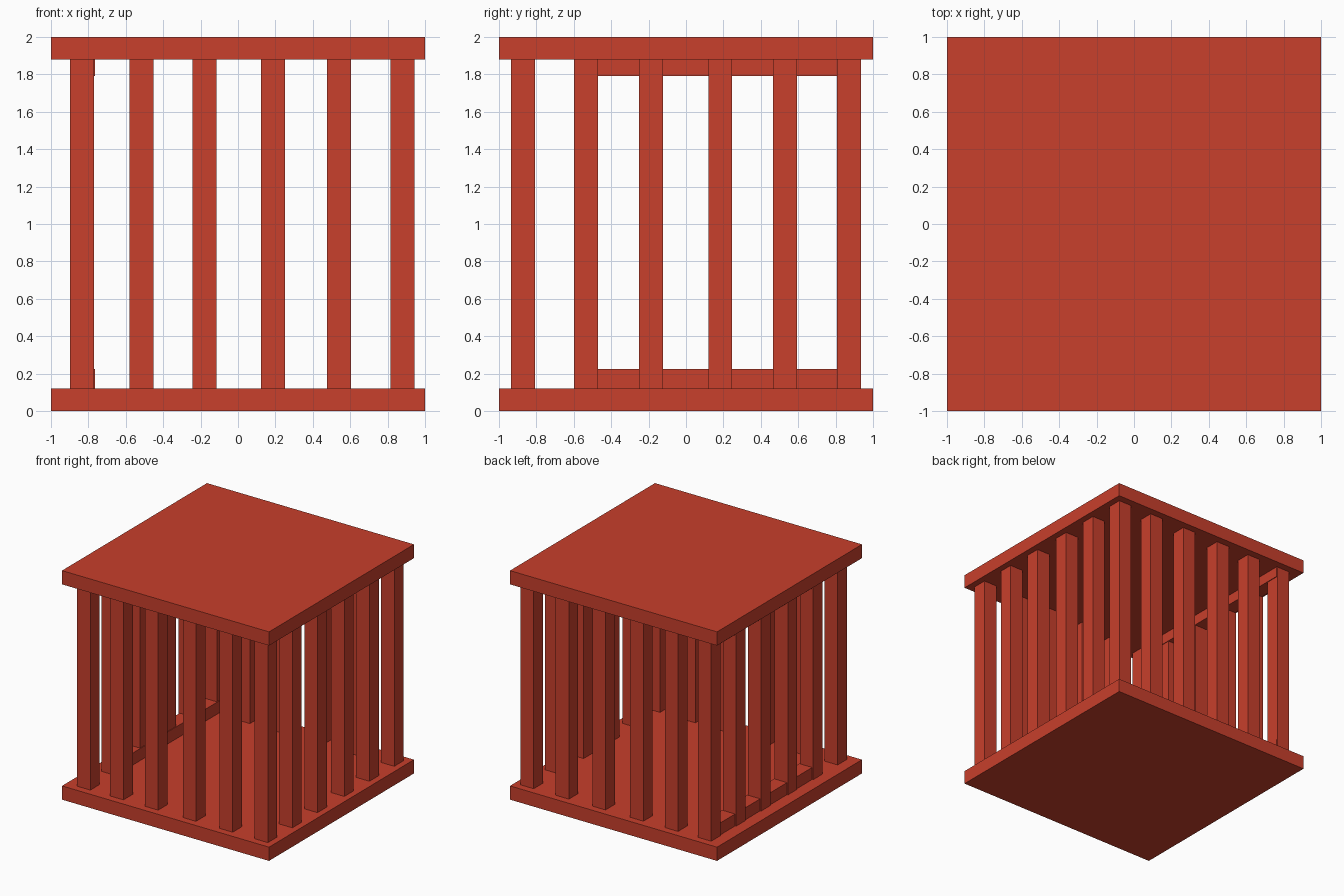
import bpy

if "Cube" in bpy.data.objects:
    bpy.data.objects.remove(bpy.data.objects["Cube"])

red = bpy.data.materials.new("red_paint")
red.diffuse_color = (0.58, 0.05, 0.025, 1)
red.use_nodes = True
red.node_tree.nodes["Principled BSDF"].inputs["Base Color"].default_value = red.diffuse_color


def box(name, x0, x1, y0, y1, z0, z1):
    bpy.ops.mesh.primitive_cube_add(size=1, location=((x0 + x1) / 2, (y0 + y1) / 2, (z0 + z1) / 2))
    ob = bpy.context.object
    ob.name = name
    ob.scale = (x1 - x0, y1 - y0, z1 - z0)
    bpy.ops.object.transform_apply(location=False, rotation=False, scale=True)
    ob.data.materials.append(red)
    return ob


LOW, HIGH = 0.12, 1.88   # inner faces of the slabs
HALF = 0.064             # half bar width

# floor and roof slabs
box("floor_slab", -1, 1, -1, 1, 0, LOW)
box("roof_slab", -1, 1, -1, 1, HIGH, 2)


def bar(name, x, y):
    box(name, x - HALF, x + HALF, y - HALF, y + HALF, LOW, HIGH)


# cage bars, corner bars shared by neighbouring sides
xs = [-0.835, -0.515, -0.18, 0.186, 0.54, 0.88]
ys = [-0.872, -0.534, -0.187, 0.183, 0.53, 0.872]
for x in xs:
    bar("front_bar", x, ys[0])
    bar("back_bar", x, ys[-1])
for y in ys[1:-1]:
    bar("left_bar", xs[0], y)
    bar("right_bar", xs[-1], y)

# door rails on the left side, leaving the front gap open
box("door_lower_rail", -0.89, -0.765, -0.59, 0.93, LOW, 0.225)
box("door_upper_rail", -0.89, -0.765, -0.59, 0.93, 1.79, HIGH)
